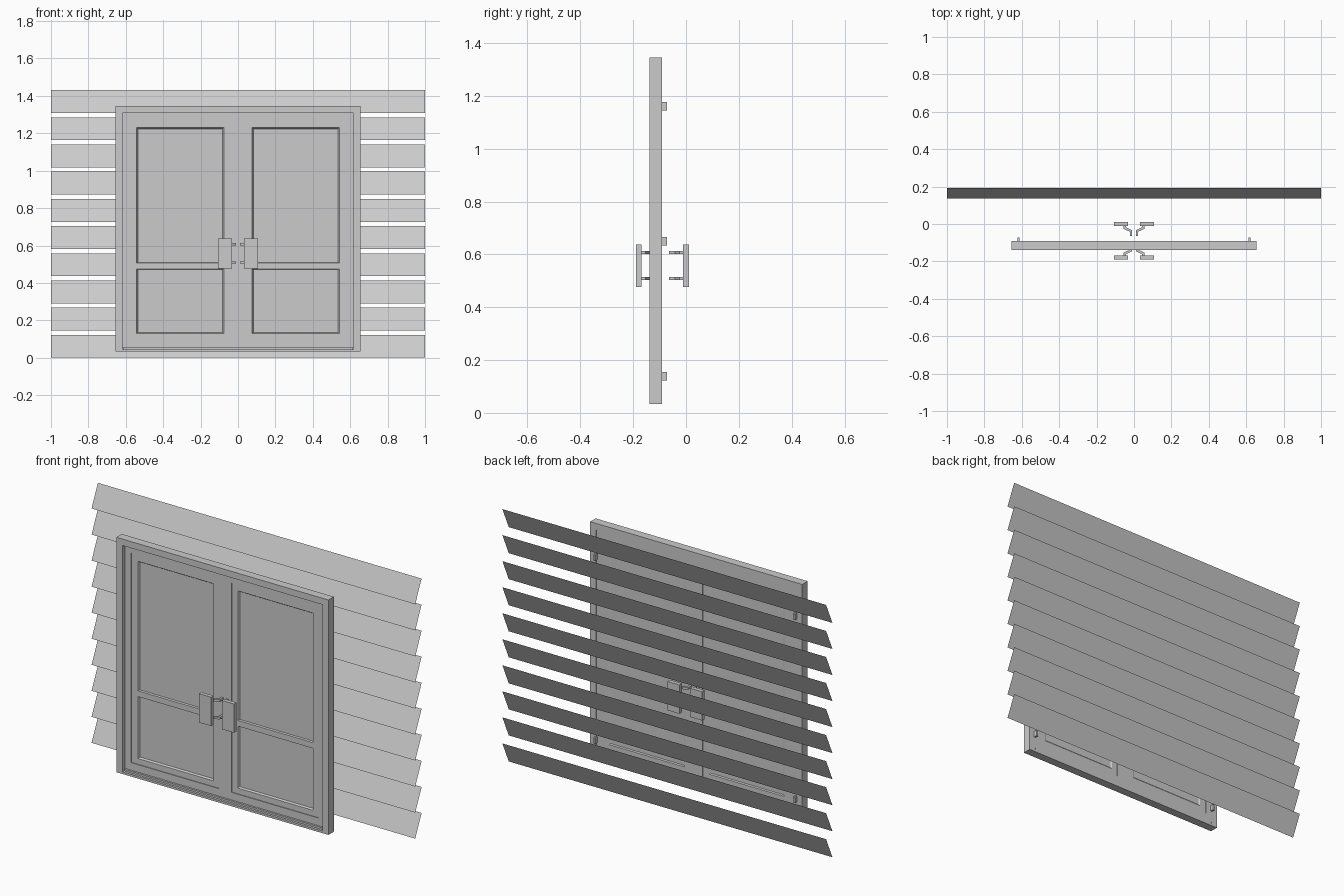
import bpy, bmesh

if "Cube" in bpy.data.objects:
    bpy.data.objects.remove(bpy.data.objects["Cube"])

Y_MID = -0.0895  # handles mirror about this plane


def finish(name, bm, mirror=False):
    bmesh.ops.recalc_face_normals(bm, faces=bm.faces)
    me = bpy.data.meshes.new(name)
    bm.to_mesh(me)
    bm.free()
    ob = bpy.data.objects.new(name, me)
    bpy.context.collection.objects.link(ob)
    if mirror:
        m = ob.modifiers.new("Mirror", 'MIRROR')
        m.use_axis[0] = True
        m.use_mirror_merge = False
    return ob


def box(name, x0, x1, y0, y1, z0, z1, mirror=False):
    bm = bmesh.new()
    bmesh.ops.create_cube(bm, size=1)
    for v in bm.verts:
        v.co = ((x0 + x1) / 2 + v.co.x * (x1 - x0),
                (y0 + y1) / 2 + v.co.y * (y1 - y0),
                (z0 + z1) / 2 + v.co.z * (z1 - z0))
    return finish(name, bm, mirror)


def rect_frame(name, outer, inner, profile, mirror=False):
    """Rectangular frame: closed profile of (t, y), t = 0 outer .. 1 inner rect."""
    bm = bmesh.new()
    loops = []
    for t, y in profile:
        x0, x1, z0, z1 = [a + (b - a) * t for a, b in zip(outer, inner)]
        loops.append([bm.verts.new(c) for c in
                      ((x0, y, z0), (x1, y, z0), (x1, y, z1), (x0, y, z1))])
    for i, a in enumerate(loops):
        b = loops[(i + 1) % len(loops)]
        for j in range(4):
            k = (j + 1) % 4
            bm.faces.new((a[j], a[k], b[k], b[j]))
    return finish(name, bm, mirror)


def flat(y0, y1):
    return [(0, y0), (1, y0), (1, y1), (0, y1)]


# Siding: ten thin tilted boards, lower edge forward
for i in range(10):
    z = i * 0.1454
    bm = bmesh.new()
    bm.faces.new([bm.verts.new(c) for c in
                  ((-1, 0.136, z), (1, 0.136, z),
                   (1, 0.192, z + 0.122), (-1, 0.192, z + 0.122))])
    me_ob = finish(f"siding_board_{i + 1}", bm)
    if me_ob.data.polygons[0].normal.y > 0:
        me_ob.data.flip_normals()

# Outer door frame and sill strip
rect_frame("door_frame", (-0.655, 0.655, 0.033, 1.345),
           (-0.618, 0.618, 0.045, 1.309), flat(-0.138, -0.09))
box("sill_strip", -0.615, 0.615, -0.125, -0.0905, 0.045, 0.055)

# Door leaf: outer stiles and rails
FRONT, BACK = -0.114, -0.0915
rect_frame("leaf_stiles", (0.0, 0.618, 0.055, 1.309),
           (0.039, 0.58, 0.097, 1.267), flat(FRONT, BACK), True)

# Inner frames with bevelled lips, and the recessed panels
f, b = FRONT + 0.004, BACK - 0.002
for label, z0, z1, p0, p1 in (("lower", 0.097, 0.491, 0.135, 0.472),
                              ("upper", 0.491, 1.267, 0.51, 1.224)):
    rect_frame(f"{label}_panel_frame", (0.039, 0.58, z0, z1),
               (0.082, 0.535, p0, p1),
               [(0, f), (0.85, f), (1, -0.1), (1, -0.098), (0.85, b), (0, b)], True)
    box(f"{label}_panel", 0.081, 0.536, -0.1, -0.098, p0 - 0.001, p1 + 0.001, True)

# Hinges on the rear of the frame
for i, z in enumerate((0.122, 0.633, 1.144)):
    box(f"hinge_{i + 1}", 0.612, 0.623, -0.092, -0.072, z, z + 0.033, True)

# Handles: plate and two cranked brackets, front and rear
path = [(0.016, 0.0255), (0.016, 0.052), (0.05, 0.068), (0.05, 0.08)]
w = 0.006
outline = ([(x - w, d + (0.004 if i == 1 else 0.004 if i == 2 else 0)) for i, (x, d) in enumerate(path)]
           + [(x + w, d - (0.004 if i in (1, 2) else 0)) for i, (x, d) in reversed(list(enumerate(path)))])
for side, s in (("front", -1), ("rear", 1)):
    ya, yb = sorted((Y_MID + s * 0.0785, Y_MID + s * 0.1005))
    box(f"{side}_handle_plate", 0.033, 0.108, ya, yb, 0.477, 0.638, True)
    for label, z in (("lower", 0.503), ("upper", 0.601)):
        bm = bmesh.new()
        face = bm.faces.new([bm.verts.new((x, Y_MID + s * d, z)) for x, d in outline])
        ext = bmesh.ops.extrude_face_region(bm, geom=[face])
        for v in ext["geom"]:
            if isinstance(v, bmesh.types.BMVert):
                v.co.z += 0.012
        finish(f"{side}_{label}_handle_bracket", bm, True)
